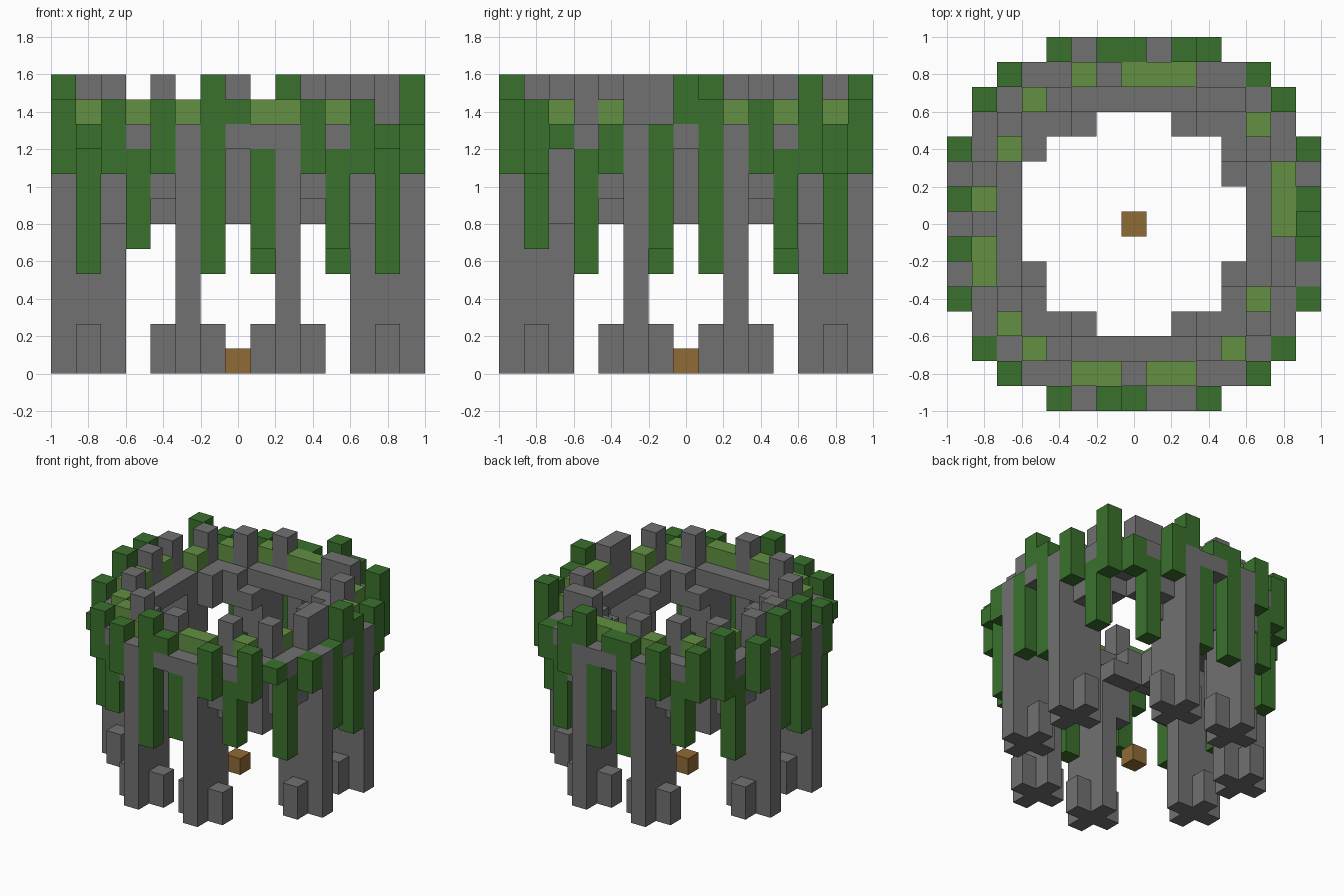
import bpy, bmesh

cube = bpy.data.objects.get("Cube")
if cube:
    bpy.data.objects.remove(cube, do_unlink=True)

S = 2 / 15  # size of one block


def material(name, rgb):
    m = bpy.data.materials.new(name)
    m.use_nodes = True
    m.diffuse_color = (*rgb, 1)
    m.node_tree.nodes["Principled BSDF"].inputs["Base Color"].default_value = (*rgb, 1)
    return m


stone = material("grey stone", (0.165, 0.165, 0.165))
leaf = material("dark leaf green", (0.042, 0.165, 0.026))
moss = material("light moss green", (0.122, 0.28, 0.054))
wood = material("brown wood", (0.279, 0.147, 0.037))


def column(x, y, low, high):
    """Blocks of one column, from layer low up to and including high."""
    return {(x, y, k) for k in range(low, high + 1)}


def around(x, y):
    """All mirrored and quarter-turned places of one spot on the ring."""
    return {(a * sx, b * sy) for a, b in ((x, y), (y, x)) for sx in (-1, 1) for sy in (-1, 1)}


def ring(spots):
    return set().union(*(around(x, y) for x, y in spots))


def build(name, mat, cells):
    """Join blocks into one clean shell, with only the outside faces."""
    bm = bmesh.new()
    for c in cells:
        for axis in range(3):
            for side in (-1, 1):
                n = list(c)
                n[axis] += side
                if tuple(n) in cells:
                    continue
                corners = []
                for a, b in ((-1, -1), (1, -1), (1, 1), (-1, 1)):
                    o = [0, 0, 0]
                    o[axis] = side
                    o[(axis + 1) % 3] = a * side
                    o[(axis + 2) % 3] = b
                    corners.append(bm.verts.new(((c[0] + o[0] / 2) * S,
                                                 (c[1] + o[1] / 2) * S,
                                                 (c[2] + 0.5 + o[2] / 2) * S)))
                bm.faces.new(corners)
    bmesh.ops.remove_doubles(bm, verts=bm.verts[:], dist=S / 50)
    bmesh.ops.dissolve_limit(bm, angle_limit=0.02, verts=bm.verts[:], edges=bm.edges[:])
    me = bpy.data.meshes.new(name)
    bm.to_mesh(me)
    bm.free()
    me.materials.append(mat)
    ob = bpy.data.objects.new(name, me)
    bpy.context.collection.objects.link(ob)


# Three rings of the deck
outer = ring([(0, 7), (1, 7), (2, 7), (3, 6), (4, 6), (5, 5)])
middle = ring([(0, 6), (1, 6), (2, 6), (3, 5), (4, 5)])
inner = ring([(0, 5), (1, 5), (2, 5), (3, 4), (4, 4)])

# Hanging vines: spot, lowest and highest layer
vines = [(-1, -7, 4, 11), (1, -7, 5, 8), (-4, -6, 5, 8), (4, -6, 5, 8),
         (-6, -4, 4, 8), (6, -4, 4, 8), (7, -1, 5, 9), (7, 1, 4, 10),
         (6, 4, 5, 8), (4, 6, 4, 8), (-4, 6, 5, 8), (-6, 4, 4, 8),
         (1, 7, 4, 8), (-1, 7, 4, 10), (-7, 1, 5, 11), (-7, -1, 4, 11)]
vine_cells = set().union(*(column(*v) for v in vines))
build("hanging_vines", leaf, vine_cells)

# Leaf clumps outside the deck and on its rim
clumps = set()
for x, y in ring([(3, 7), (5, 6)]):
    top = {(7, -3): 9, (5, 6): 9, (-6, 5): 11, (6, 5): 11}.get((x, y), 10)
    low = 8
    if (x, y) in ((-6, -5), (6, -5)):
        low = top = 9
    clumps |= column(x, y, low, top)
for spot in ((0, -7, 10, 10), (7, 0, 10, 11), (0, 7, 10, 10), (2, 7, 10, 11)):
    clumps |= column(*spot)
build("leaf_clumps", leaf, clumps)

# Deck, with lowered inner corners
deck = {(x, y, 9) for x, y in outer | middle | inner} - vine_cells
for x, y in around(3, 4):
    deck.add((x, y, 8))
build("ring_deck", stone, deck)

# Eight pillars, three blocks deep
pillars = set()
for d in (5, 6, 7):
    for x, y in around(2, d):
        pillars |= column(x, y, 0, 8)
build("pillars", stone, pillars)

# Feet beside each pillar
feet = set()
for x, y in around(1, 6) | around(3, 6):
    feet |= column(x, y, 0, 1)
build("pillar_feet", stone, feet)

# Brackets under the deck
brackets = {(x, y, 8) for x, y in around(2, 4) - {(-4, 2)}}
for x, y in around(3, 6):
    brackets |= column(x, y, 7, 8)
for x, y in around(0, 6) | around(3, 5):
    brackets |= column(x, y, 6, 8)
build("deck_brackets", stone, brackets)

# Low moss blocks and taller battlements on the middle ring
mossy = {(-2, 6), (0, 6), (1, 6), (2, 6), (-4, 5), (5, 4), (-5, 3), (6, 2), (6, 1),
         (6, 0), (-6, 1), (-6, -1), (-6, -2), (5, -3), (-5, -4), (-4, -5), (4, -5),
         (-2, -6), (-1, -6), (1, -6), (2, -6)}
build("moss_blocks", moss, {(x, y, 10) for x, y in mossy})
battlements = set()
for x, y in middle - mossy:
    battlements |= column(x, y, 10, 11)
build("battlements", stone, battlements)

# Block in the middle of the ground
build("centre_block", wood, {(0, 0, 0)})
